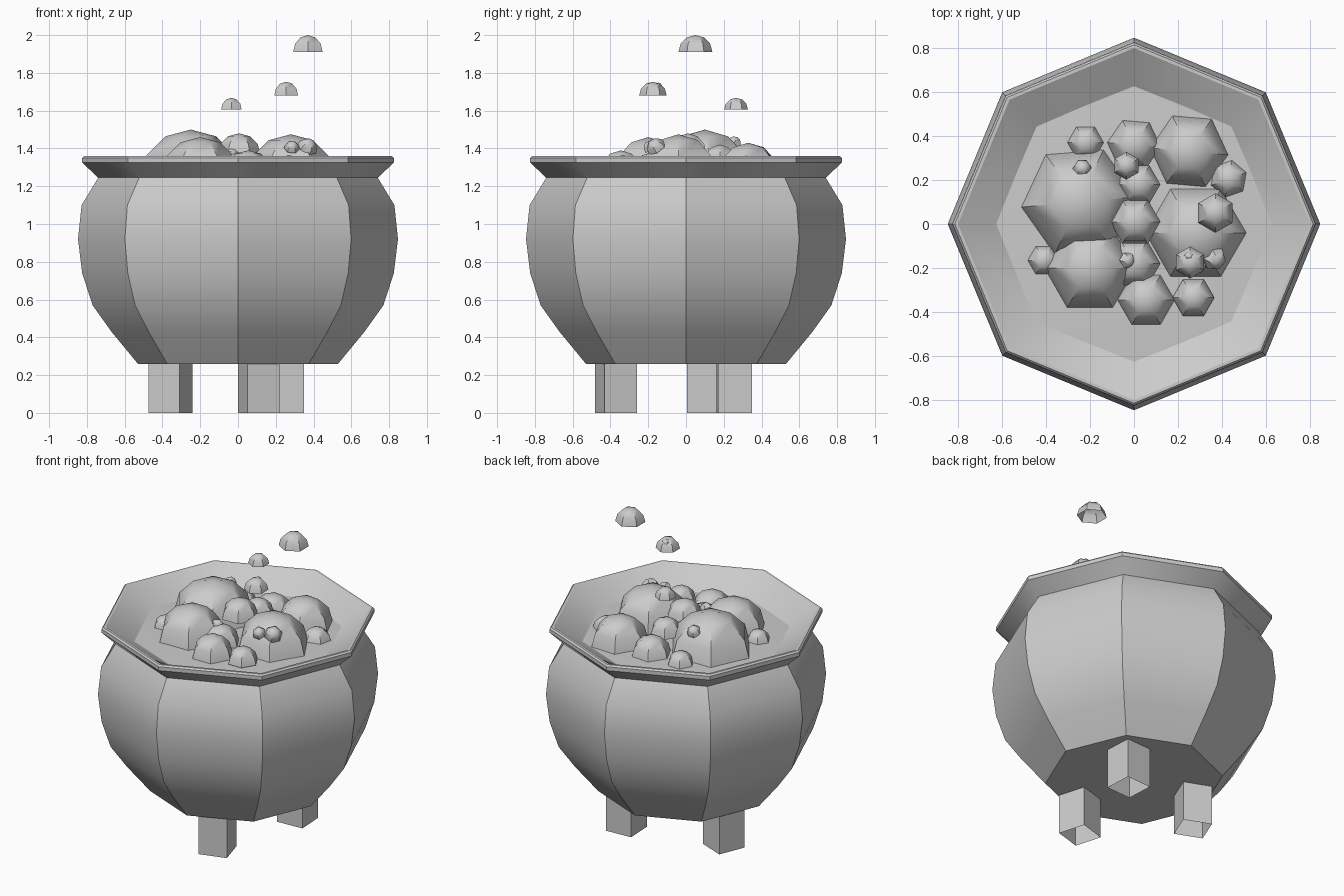
import bpy, bmesh
from math import sin, cos, pi, radians

if "Cube" in bpy.data.objects:
    bpy.data.objects.remove(bpy.data.objects["Cube"])


def lathe(name, profile, sides, loc=(0, 0, 0), turn=0, angle=32, tilt=(0, 0)):
    """Spin (radius, z) points around z; a zero radius makes a pole."""
    bm = bmesh.new()
    rings = []
    for r, z in profile:
        if r < 1e-5:
            rings.append([bm.verts.new((0, 0, z))])
        else:
            rings.append([bm.verts.new((r * cos(turn + 2 * pi * i / sides),
                                        r * sin(turn + 2 * pi * i / sides), z))
                          for i in range(sides)])
    for a, b in zip(rings, rings[1:]):
        for i in range(sides):
            j = (i + 1) % sides
            quad = [a[i % len(a)], a[j % len(a)], b[j % len(b)], b[i % len(b)]]
            bm.faces.new(list(dict.fromkeys(quad)))
    me = bpy.data.meshes.new(name)
    bm.to_mesh(me)
    bm.free()
    ob = bpy.data.objects.new(name, me)
    bpy.context.collection.objects.link(ob)
    ob.location = loc
    ob.rotation_euler = (tilt[0], tilt[1], 0)
    bpy.ops.object.select_all(action='DESELECT')
    ob.select_set(True)
    bpy.context.view_layer.objects.active = ob
    bpy.ops.object.shade_smooth_by_angle(angle=radians(angle))
    return ob


# Octagonal pot: floor, belly, flared rim and inner funnel
lathe("pot", [(0, .26), (.53, .26), (.67, .43), (.77, .57), (.825, .74),
              (.847, .92), (.828, 1.10), (.74, 1.245), (.825, 1.325),
              (.825, 1.35), (.815, 1.36), (.80, 1.36), (.60, 1.235)], 8)

# Brew surface, slightly domed
lathe("brew", [(.66, 1.25), (.45, 1.26), (0, 1.265)], 16)

# Three square legs, open underneath: x, y, turn in degrees
for i, (x, y, a) in enumerate([(.11, -.37, 16.4), (.255, .255, 3), (-.358, .12, -22)]):
    lathe("leg_%d" % (i + 1), [(.126, 0), (.126, .27)], 4, (x, y, 0), radians(45 + a))


# Six-sided half-dome bubbles
def bubble(name, x, y, base, r, turn=0, tilt=(0, 0)):
    dome = [(r * cos(k * pi / 6), r * sin(k * pi / 6)) for k in range(3)] + [(0, r)]
    lathe(name, dome, 6, (x, y, base), radians(turn), 32, tilt)


# Bubbles on the brew: x, y, base z, radius, turn
surface = [(-.25, .10, 1.23, .27, 5), (-.20, -.20, 1.25, .21, 0),
           (.28, -.04, 1.24, .235, 0), (.25, .33, 1.25, .18, -5),
           (0, .36, 1.25, .125, -5), (-.22, .37, 1.25, .085, 0),
           (.02, .18, 1.32, .10, 0), (.005, .01, 1.365, .115, 0),
           (.43, .205, 1.24, .09, 20), (-.41, -.165, 1.25, .075, 0),
           (.055, -.345, 1.26, .13, 0), (.27, -.335, 1.27, .095, 0),
           (0, -.18, 1.26, .12, 0)]
for i, b in enumerate(surface):
    bubble("brew_bubble_%d" % (i + 1), *b)

# Small bubbles clinging to larger ones, tilted outward
small = [(.365, -.155, 1.40, .055, (.5, .5)), (.285, -.185, 1.40, .042, (.7, .1)),
         (-.035, -.165, 1.36, .04, (.2, .6)), (-.235, .25, 1.42, .045, (-.5, 0)),
         (.25, -.15, 1.725, .025, (-.7, 0))]
for i, (x, y, z, r, t) in enumerate(small):
    bubble("small_bubble_%d" % (i + 1), x, y, z, r, 0, t)

# Bubbles floating above the pot
for i, b in enumerate([(.37, .05, 1.91, .09, 30), (.255, -.175, 1.68, .073, 30),
                       (-.035, .265, 1.605, .063, 30)]):
    bubble("floating_bubble_%d" % (i + 1), *b)
